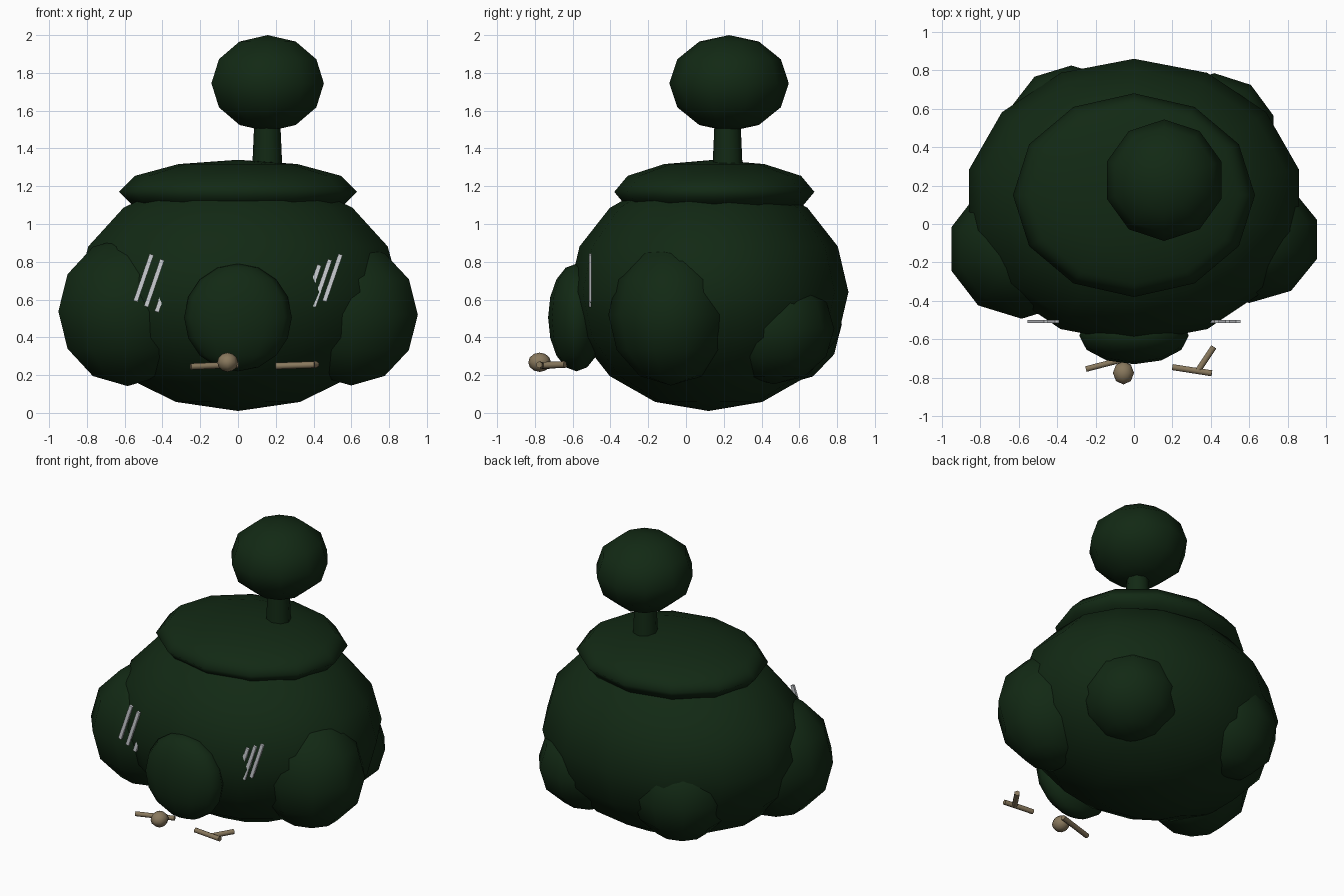
import bpy
import math
from mathutils import Vector

cube = bpy.data.objects.get("Cube")
if cube:
    bpy.data.objects.remove(cube, do_unlink=True)


def make_material(name, rgb):
    mat = bpy.data.materials.new(name)
    mat.use_nodes = True
    mat.diffuse_color = (*rgb, 1)
    mat.node_tree.nodes["Principled BSDF"].inputs["Base Color"].default_value = (*rgb, 1)
    return mat


green = make_material("dark_green", (0.006, 0.022, 0.007))
brown = make_material("twig_brown", (0.25, 0.19, 0.11))
grey = make_material("pale_grey", (0.6, 0.62, 0.65))


def finish(name, mat):
    obj = bpy.context.object
    obj.name = name
    obj.data.name = name
    obj.data.materials.append(mat)
    return obj


def blob(name, centre, radii, segments, rings, mat=green):
    """Low-poly ellipsoid with smooth shading."""
    bpy.ops.mesh.primitive_uv_sphere_add(
        segments=segments, ring_count=rings, radius=1, location=centre)
    obj = finish(name, mat)
    obj.scale = radii
    bpy.ops.object.shade_smooth()
    return obj


def rod(name, start, end, r_start, r_end, sides, mat):
    """Tapered rod between two points."""
    start, end = Vector(start), Vector(end)
    axis = end - start
    bpy.ops.mesh.primitive_cone_add(
        vertices=sides, radius1=r_start, radius2=r_end, depth=axis.length,
        location=(start + end) / 2,
        rotation=axis.to_track_quat('Z', 'Y').to_euler())
    obj = finish(name, mat)
    bpy.ops.object.shade_smooth_by_angle(angle=math.radians(61))
    return obj


# Main bush mass, flat crown, and ball on a stem
blob("body", (0, 0.12, 0.64), (0.88, 0.74, 0.63), 14, 8)
blob("crown", (0, 0.15, 1.17), (0.63, 0.53, 0.17), 12, 6)
rod("stem", (0.155, 0.22, 1.2), (0.155, 0.22, 1.56), 0.084, 0.068, 8, green)
blob("top_ball", (0.157, 0.228, 1.745), (0.313, 0.316, 0.255), 10, 6)

# Lobes bulging from the body
blob("front_lobe", (0, -0.58, 0.505), (0.285, 0.15, 0.285), 12, 8)
blob("right_lobe", (-0.585, -0.13, 0.537), (0.385, 0.363, 0.395), 10, 6)
blob("left_lobe", (0.6, -0.08, 0.52), (0.37, 0.331, 0.375), 10, 6)
blob("back_right_lobe", (-0.326, 0.52, 0.47), (0.326, 0.305, 0.32), 10, 6)
blob("back_left_lobe", (0.418, 0.465, 0.445), (0.324, 0.32, 0.293), 10, 6)

# Slanted scratch marks, three on each side of the front
for side, sign in (("right", -1), ("left", 1)):
    for i in range(3):
        bpy.ops.mesh.primitive_cube_add(
            size=1, location=(sign * (0.5 - 0.056 * i), -0.507, 0.715 - 0.028 * i),
            rotation=(0, math.radians(19), 0))
        mark = finish(f"{side}_scratch_{i + 1}", grey)
        mark.scale = (0.023, 0.015, 0.262)

# Twigs and a pebble lying in front
rod("right_twig", (-0.25, -0.755, 0.245), (0, -0.69, 0.256), 0.017, 0.017, 6, brown)
rod("left_twig", (0.2, -0.745, 0.248), (0.405, -0.777, 0.255), 0.018, 0.018, 6, brown)
rod("left_twig_branch", (0.335, -0.76, 0.252), (0.415, -0.64, 0.256), 0.018, 0.018, 6, brown)
blob("pebble", (-0.055, -0.775, 0.268), (0.055, 0.06, 0.051), 8, 6, brown)
